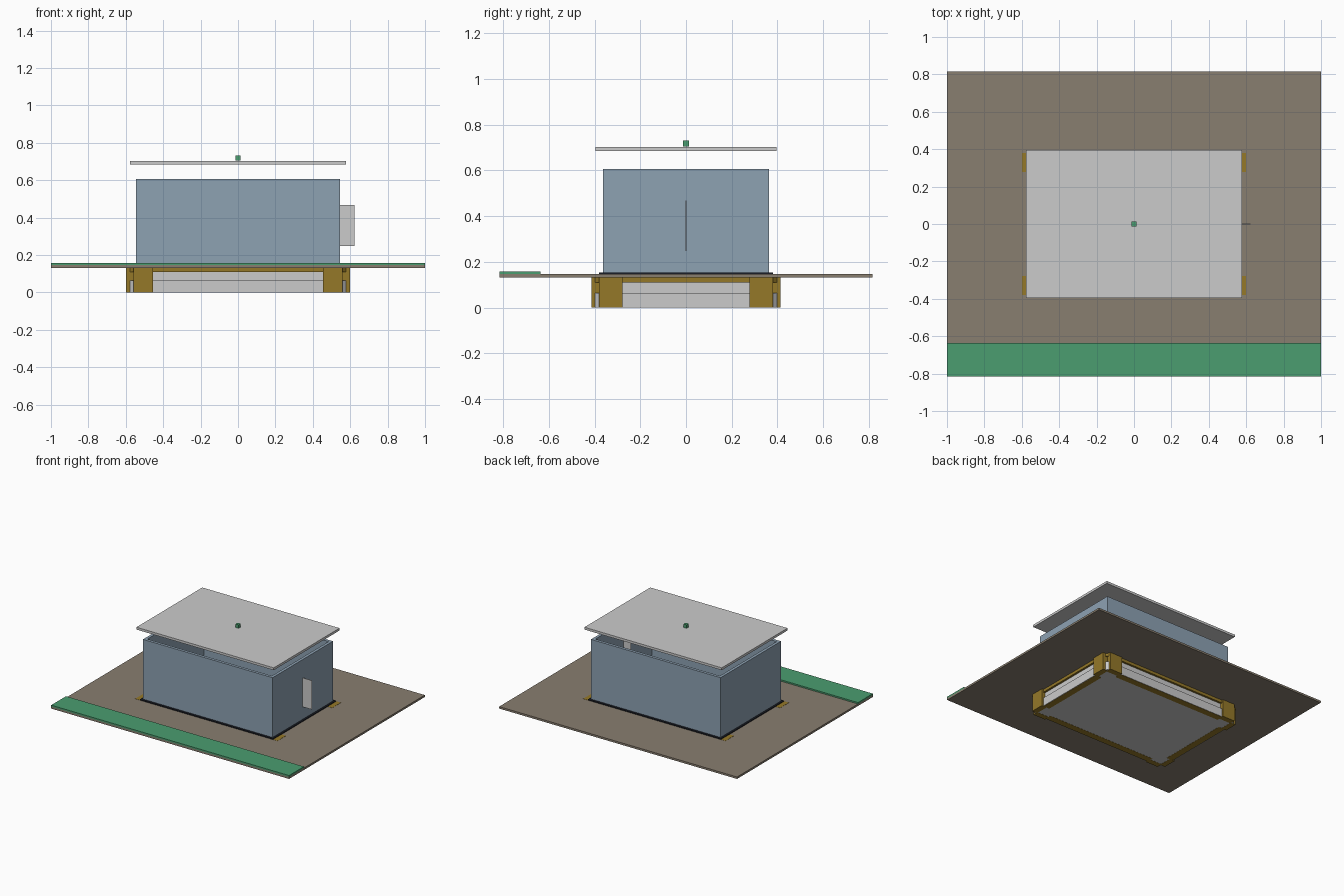
import bpy, bmesh

if "Cube" in bpy.data.objects:
    bpy.data.objects.remove(bpy.data.objects["Cube"])


def material(name, rgb):
    m = bpy.data.materials.new(name)
    m.diffuse_color = (*rgb, 1)
    m.use_nodes = True
    m.node_tree.nodes["Principled BSDF"].inputs["Base Color"].default_value = m.diffuse_color
    return m


BLUE = material("blue_wall", (0.27, 0.36, 0.45))
BROWN = material("brown_ground", (0.25, 0.21, 0.16))
GREEN = material("green", (0.07, 0.34, 0.16))
YELLOW = material("ochre", (0.30, 0.19, 0.022))
DARK = material("dark_trim", (0.01, 0.012, 0.018))


def prism(name, outline, z0, z1, mat=None):
    """Extrude a closed xy outline from z0 to z1."""
    bm = bmesh.new()
    face = bm.faces.new([bm.verts.new((x, y, z0)) for x, y in outline])
    ext = bmesh.ops.extrude_face_region(bm, geom=[face])
    for v in ext["geom"]:
        if isinstance(v, bmesh.types.BMVert):
            v.co.z = z1
    bmesh.ops.recalc_face_normals(bm, faces=bm.faces)
    me = bpy.data.meshes.new(name)
    bm.to_mesh(me)
    bm.free()
    ob = bpy.data.objects.new(name, me)
    bpy.context.collection.objects.link(ob)
    if mat:
        me.materials.append(mat)
    return ob


def box(name, x, y, z, mat=None):
    (x0, x1), (y0, y1) = sorted(x), sorted(y)
    return prism(name, [(x0, y0), (x1, y0), (x1, y1), (x0, y1)], *z, mat)


def octagon(hx, hy, c):
    return [(-hx + c, -hy), (hx - c, -hy), (hx, -hy + c), (hx, hy - c),
            (hx - c, hy), (-hx + c, hy), (-hx, hy - c), (-hx, -hy + c)]


# Stepped foundation with clipped corners
prism("foundation_lower", octagon(0.585, 0.403, 0.03), 0.001, 0.065)
prism("foundation_upper", octagon(0.57, 0.388, 0.03), 0.065, 0.11)
prism("foundation_cap", octagon(0.585, 0.403, 0.03), 0.11, 0.132, YELLOW)

# Pairs of corner brackets, and edging strips under the slab
for sx, side in ((-1, "left"), (1, "right")):
    for sy, end in ((-1, "front"), (1, "back")):
        box(f"{end}_{side}_bracket_a", (sx * 0.455, sx * 0.56),
            (sy * 0.37, sy * 0.413), (0, 0.14), YELLOW)
        box(f"{end}_{side}_bracket_b", (sx * 0.555, sx * 0.598),
            (sy * 0.277, sy * 0.38), (0, 0.148), YELLOW)
    box(f"{side}_underside_strip", (sx * 0.53, sx * 0.58), (-0.28, 0.28), (0, 0.01), YELLOW)
for sy, end in ((-1, "front"), (1, "back")):
    box(f"{end}_underside_strip", (-0.46, 0.46), (sy * 0.35, sy * 0.40), (0, 0.01), YELLOW)

# Ground and front verge
box("ground_plate", (-1, 1), (-0.815, 0.815), (0.132, 0.147), BROWN)
box("green_verge", (-1, 1), (-0.815, -0.637), (0.147, 0.158), GREEN)

# House: dark floor, open-topped walls
box("floor_trim", (-0.56, 0.56), (-0.38, 0.38), (0.146, 0.153), DARK)
T, HX, HY, WZ = 0.022, 0.545, 0.363, (0.153, 0.607)
for s, side, end in ((-1, "left", "front"), (1, "right", "back")):
    box(f"{end}_wall", (-HX, HX), (s * (HY - T), s * HY), WZ, BLUE)
    box(f"{side}_wall", (s * (HX - T), s * HX), (-HY + T, HY - T), WZ, BLUE)

# Thin door panel standing across the right wall
box("door_panel", (0.463, 0.622), (-0.002, 0.002), (0.248, 0.468))

# Floating roof with small marker
box("roof", (-0.577, 0.577), (-0.395, 0.395), (0.685, 0.703))
box("roof_marker", (-0.013, 0.013), (-0.013, 0.013), (0.706, 0.732), GREEN)
